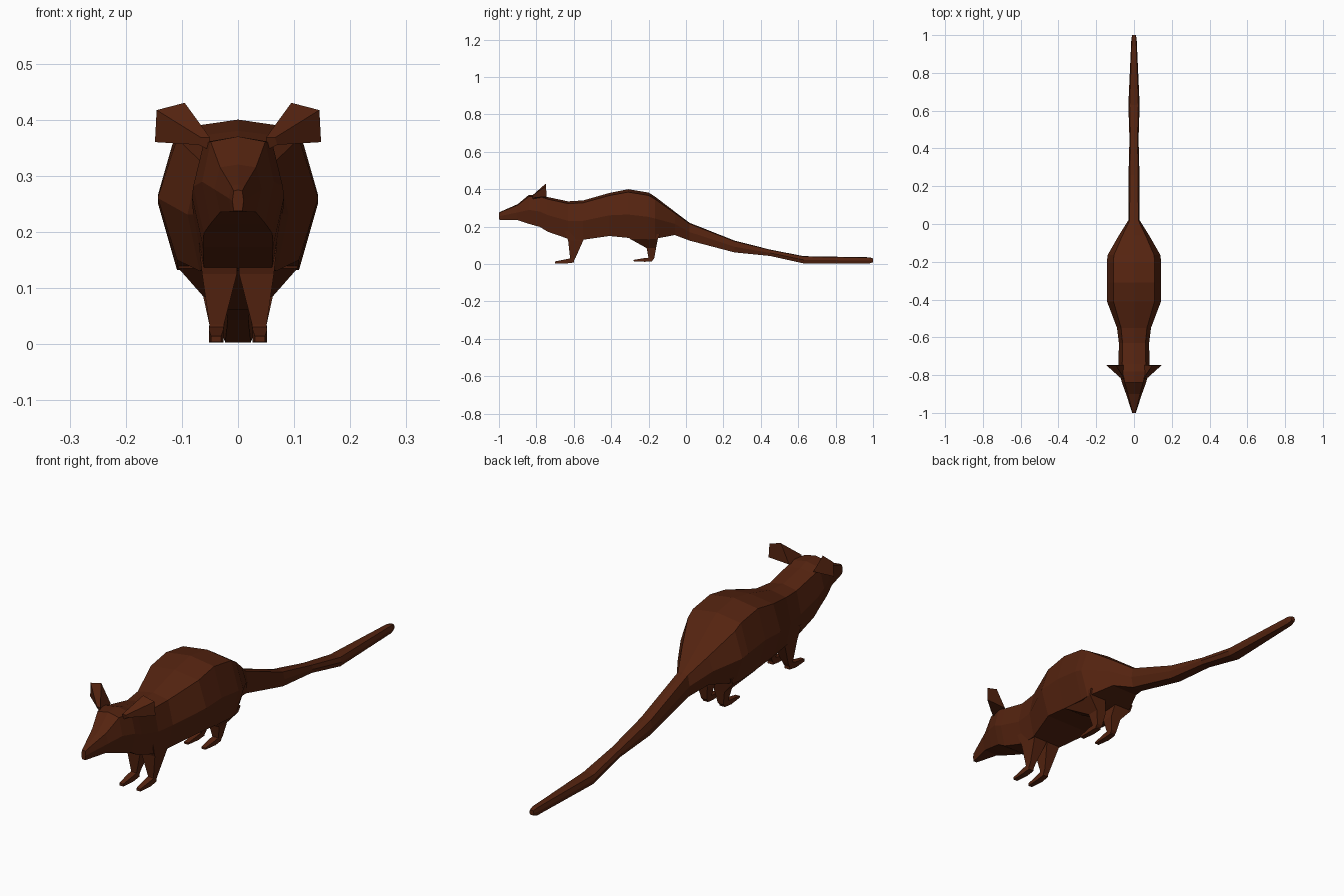
import bpy
import bmesh

default_cube = bpy.data.objects.get("Cube")
if default_cube:
    bpy.data.objects.remove(default_cube, do_unlink=True)


def make_material(name, colour):
    material = bpy.data.materials.new(name)
    material.use_nodes = True
    material.diffuse_color = colour
    material.node_tree.nodes["Principled BSDF"].inputs["Base Color"].default_value = colour
    return material


fur = make_material("dark brown fur", (0.09, 0.017, 0.005, 1))


def finish(name, bm, mirrored):
    """Turn a bmesh into a flat shaded object, optionally mirrored across x."""
    bmesh.ops.recalc_face_normals(bm, faces=bm.faces)
    mesh = bpy.data.meshes.new(name)
    bm.to_mesh(mesh)
    bm.free()
    mesh.materials.append(fur)
    part = bpy.data.objects.new(name, mesh)
    bpy.context.collection.objects.link(part)
    if mirrored:
        modifier = part.modifiers.new("Mirror", "MIRROR")
        modifier.use_mirror_merge = False
    return part


def loft(name, rings, mirrored=False):
    """Skin a list of equal-length point rings and cap both ends."""
    bm = bmesh.new()
    loops = [[bm.verts.new(point) for point in ring] for ring in rings]
    for near, far in zip(loops, loops[1:]):
        for i in range(len(near)):
            j = (i + 1) % len(near)
            bm.faces.new((near[i], near[j], far[j], far[i]))
    bm.faces.new(loops[0])
    bm.faces.new(loops[-1])
    return finish(name, bm, mirrored)


def body_ring(y, top, bottom, width):
    """Eight-sided section: gently ridged back, widest at mid height, flat belly."""
    height = top - bottom
    middle = bottom + height * 0.48
    shoulder = top - height * 0.06
    right_side = [(width * 0.76, shoulder), (width, middle), (width * 0.76, bottom)]
    left_side = [(-x, z) for x, z in reversed(right_side)]
    outline = [(0, top)] + right_side + [(0, bottom)] + left_side
    return [(x, y, z) for x, z in outline]


def flat_ring(z, front, back, inner, outer):
    """Horizontal rectangle for a leg section."""
    return [(inner, front, z), (outer, front, z), (outer, back, z), (inner, back, z)]


def upright_ring(y, bottom, top, inner, outer):
    """Vertical rectangle for a foot section."""
    return [(inner, y, bottom), (outer, y, bottom), (outer, y, top), (inner, y, top)]


# Head, neck, trunk and tail: (y, top, bottom, half width) from nose to tail tip
body_stations = [
    (-1, .275, .237, .01),
    (-.98, .285, .236, .016),
    (-.9, .32, .235, .042),
    (-.84, .37, .215, .064),
    (-.78, .37, .198, .08),
    (-.74, .358, .173, .082),
    (-.63, .335, .135, .08),
    (-.55, .34, .13, .09),
    (-.41, .38, .15, .143),
    (-.31, .4, .14, .143),
    (-.2, .382, .132, .143),
    (-.165, .36, .135, .14),
    (-.06, .28, .155, .08),
    (.02, .22, .125, .03),
    (.26, .125, .062, .029),
    (.45, .077, .043, .024),
    (.63, .042, .003, .03),
    (.98, .036, .003, .014),
    (1, .03, .01, .01),
]
loft("body_and_tail", [body_ring(*station) for station in body_stations])

# Front legs and feet
loft("front_legs", [
    flat_ring(.18, -.65, -.53, 0, .07),
    flat_ring(.125, -.63, -.55, .002, .064),
    flat_ring(.035, -.62, -.59, .025, .051),
    flat_ring(.01, -.62, -.605, .027, .05),
], mirrored=True)
loft("front_feet", [
    upright_ring(-.6, .008, .034, .026, .05),
    upright_ring(-.64, .003, .026, .026, .052),
    upright_ring(-.7, .004, .014, .03, .048),
], mirrored=True)

# Hind legs with broad thighs, and feet
loft("hind_legs", [
    flat_ring(.16, -.31, -.14, .03, .11),
    flat_ring(.135, -.3, -.15, .025, .106),
    flat_ring(.085, -.21, -.16, .015, .062),
    flat_ring(.03, -.2, -.17, .025, .05),
    flat_ring(.015, -.2, -.185, .027, .05),
], mirrored=True)
loft("hind_feet", [
    upright_ring(-.18, .015, .036, .026, .05),
    upright_ring(-.22, .012, .032, .026, .052),
    upright_ring(-.28, .015, .022, .03, .048),
], mirrored=True)

# Ears: flared wedges rooted on the crown, flat at the back
loft("ears", [
    [(.05, -.82, .345), (.05, -.82, .368), (.066, -.82, .368), (.07, -.81, .355)],
    [(.055, -.746, .355), (.095, -.75, .43), (.145, -.748, .417), (.148, -.746, .36)],
], mirrored=True)
